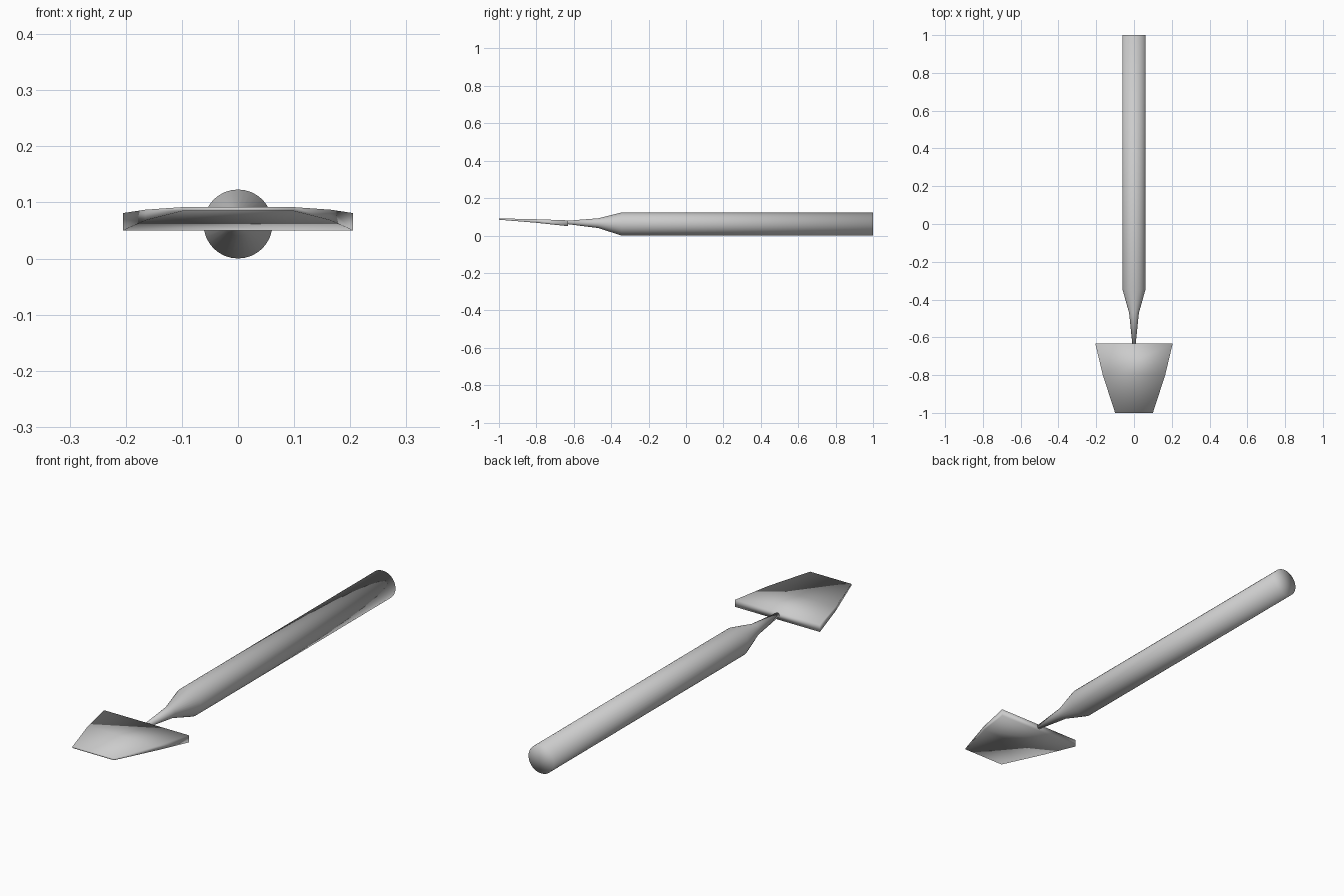
import bpy, bmesh, math

if "Cube" in bpy.data.objects:
    bpy.data.objects.remove(bpy.data.objects["Cube"])


def loft(name, rings):
    """Skin a list of closed rings, cap both ends with fans and shade smooth."""
    bm = bmesh.new()
    loops = [[bm.verts.new(p) for p in ring] for ring in rings]
    n = len(loops[0])
    for a, b in zip(loops, loops[1:]):
        for i in range(n):
            j = (i + 1) % n
            bm.faces.new((a[i], a[j], b[j], b[i]))
    caps = [bm.faces.new(loops[0]), bm.faces.new(loops[-1])]
    if n > 4:
        bmesh.ops.poke(bm, faces=caps)
    bmesh.ops.recalc_face_normals(bm, faces=bm.faces[:])
    for f in bm.faces:
        f.smooth = True
    mesh = bpy.data.meshes.new(name)
    bm.to_mesh(mesh)
    bm.free()
    obj = bpy.data.objects.new(name, mesh)
    bpy.context.collection.objects.link(obj)
    return obj


def circle(y, z, r, sides=32):
    return [(r * math.cos(2 * math.pi * i / sides), y,
             z + r * math.sin(2 * math.pi * i / sides)) for i in range(sides)]


def slab(y, half, low, high):
    return [(-half, y, low), (half, y, low), (half, y, high), (-half, y, high)]


# Round handle tapering into the thin neck: y, centre height, radius
handle = [(1.0, .0615, .0615), (-.345, .0615, .0615),
          (-.47, .066, .026), (-.635, .070, .009)]
loft("handle", [circle(*s) for s in handle])

# Flat blade, wide at the neck and thin at the tip: y, half width, bottom, top
blade = [(-.632, .205, .050, .081), (-.80, .165, .068, .087),
         (-1.0, .10, .0845, .0915)]
loft("blade", [slab(*s) for s in blade])
